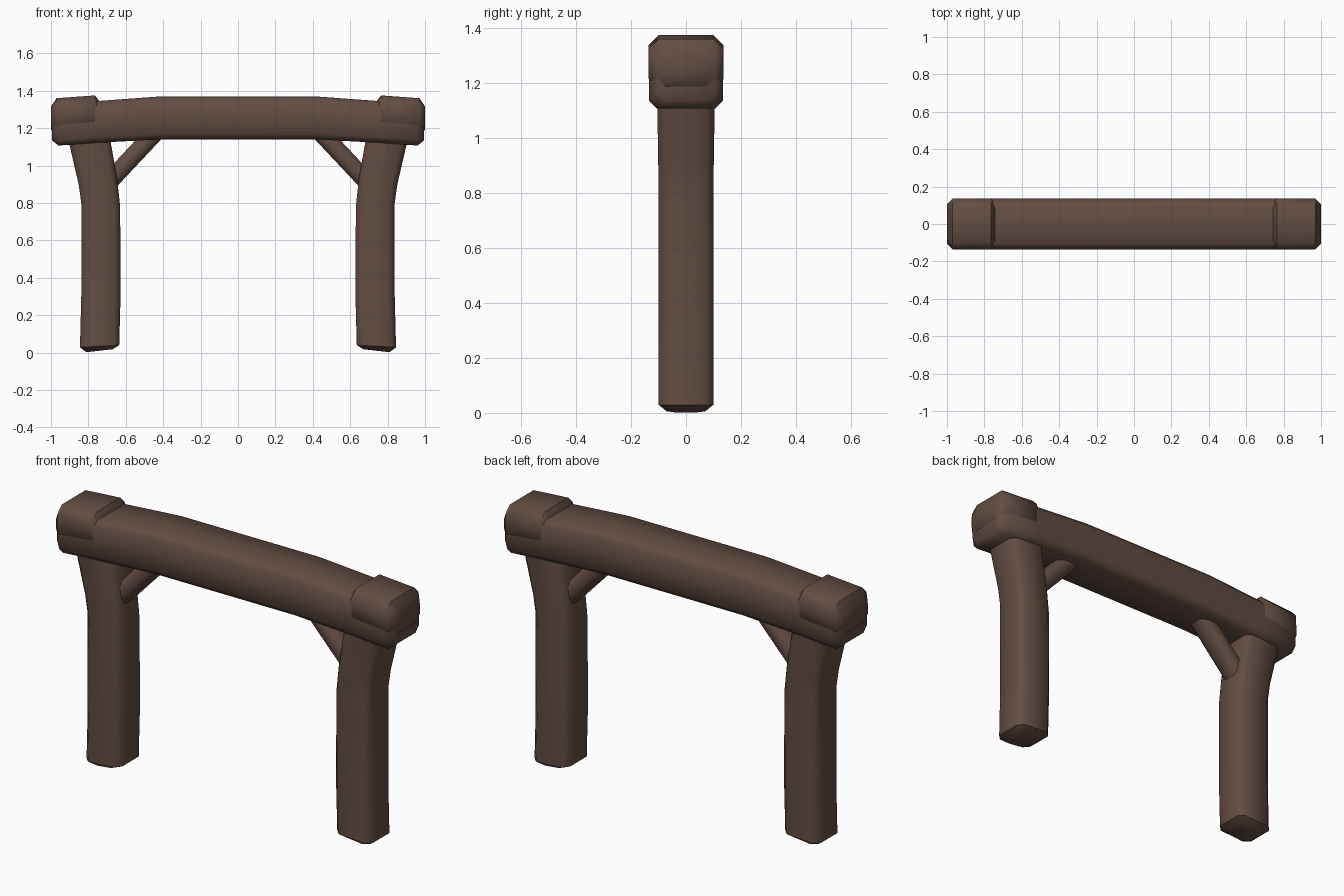
import bpy
import bmesh
import math
from mathutils import Vector

cube = bpy.data.objects.get("Cube")
if cube:
    bpy.data.objects.remove(cube, do_unlink=True)

# Single wood colour
wood = bpy.data.materials.new("dark brown wood")
wood.use_nodes = True
colour = (0.122, 0.074, 0.056, 1)
wood.diffuse_color = colour
bsdf = wood.node_tree.nodes["Principled BSDF"]
bsdf.inputs["Base Color"].default_value = colour
bsdf.inputs["Roughness"].default_value = 0.8


def timber(name, stations, chamfer, side=1):
    """Loft chamfered sections; each station is (edge a, edge b, half depth)."""
    bm = bmesh.new()
    rings = []
    for a, b, h in stations:
        a = Vector((a[0] * side, 0, a[1]))
        b = Vector((b[0] * side, 0, b[1]))
        u = (b - a).normalized() * chamfer
        k = h - chamfer
        ring = [(a, -k), (a + u, -h), (b - u, -h), (b, -k),
                (b, k), (b - u, h), (a + u, h), (a, k)]
        rings.append([bm.verts.new((p.x, y, p.z)) for p, y in ring])
    for r, s in zip(rings, rings[1:]):
        for i in range(8):
            j = (i + 1) % 8
            bm.faces.new((r[i], r[j], s[j], s[i]))
    bm.faces.new(rings[0])
    bm.faces.new(rings[-1])
    bmesh.ops.recalc_face_normals(bm, faces=bm.faces)
    mesh = bpy.data.meshes.new(name)
    bm.to_mesh(mesh)
    bm.free()
    mesh.materials.append(wood)
    obj = bpy.data.objects.new(name, mesh)
    bpy.context.collection.objects.link(obj)
    bpy.ops.object.select_all(action="DESELECT")
    obj.select_set(True)
    bpy.context.view_layer.objects.active = obj
    bpy.ops.object.shade_smooth_by_angle(angle=math.radians(50))
    return obj


# Gently arched beam with chamfered ends
half = [((0.41, 1.14), (0.41, 1.37), 0.135),
        ((0.75, 1.122), (0.75, 1.345), 0.135),
        ((0.96, 1.107), (0.96, 1.325), 0.135),
        ((0.995, 1.135), (0.995, 1.30), 0.105)]
mirrored = [((-a[0], a[1]), (-b[0], b[1]), h) for a, b, h in reversed(half)]
timber("beam", mirrored + half, 0.03)

for label, side in (("left", 1), ("right", -1)):
    # Post bending outwards under the beam
    timber(label + "_post", [
        ((0.67, 0.018), (0.81, 0.002), 0.07),
        ((0.635, 0.04), (0.845, 0.028), 0.1),
        ((0.628, 0.3), (0.838, 0.3), 0.1),
        ((0.63, 0.78), (0.838, 0.8), 0.1),
        ((0.645, 0.92), (0.852, 0.9), 0.101),
        ((0.685, 1.15), (0.91, 1.15), 0.105)], 0.03, side)

    # Raised cap wrapping each beam end
    timber(label + "_cap", [
        ((0.735, 1.22), (0.735, 1.335), 0.115),
        ((0.765, 1.2), (0.765, 1.375), 0.136),
        ((0.97, 1.18), (0.97, 1.36), 0.136),
        ((1.0, 1.19), (1.0, 1.315), 0.105)], 0.036, side)

    # Diagonal brace between post and beam
    timber(label + "_brace", [
        ((0.685, 0.848), (0.755, 0.914), 0.06),
        ((0.385, 1.168), (0.455, 1.234), 0.06)], 0.025, side)
